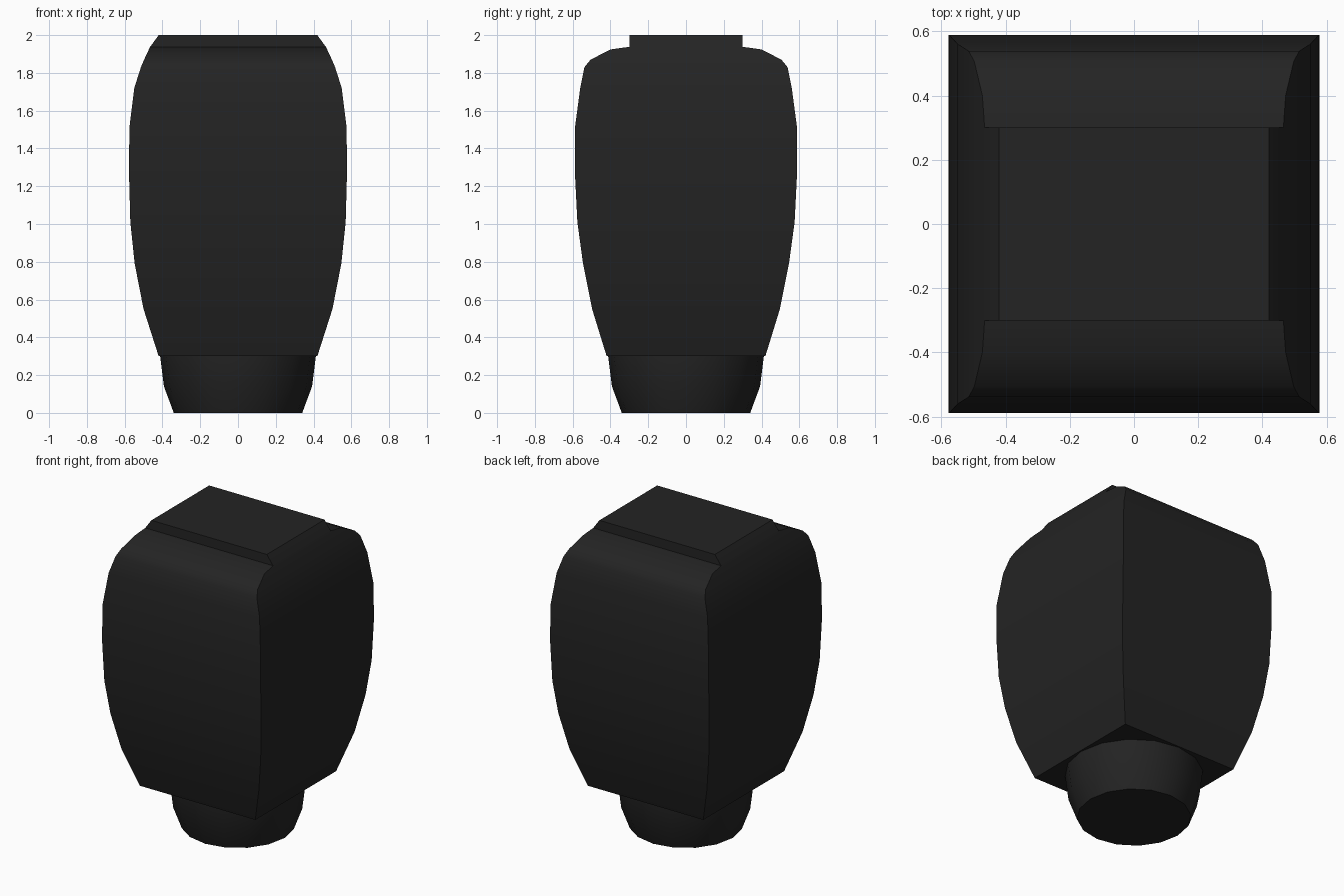
import bpy, bmesh, math

cube = bpy.data.objects.get("Cube")
if cube:
    bpy.data.objects.remove(cube, do_unlink=True)

black = bpy.data.materials.new("soft_black")
black.use_nodes = True
colour = (0.017, 0.017, 0.017, 1)
black.diffuse_color = colour
black.node_tree.nodes["Principled BSDF"].inputs["Base Color"].default_value = colour


def loft(name, rings, angle):
    """Skin a stack of equal rings, cap both ends and shade by angle."""
    bm = bmesh.new()
    loops = [[bm.verts.new(p) for p in ring] for ring in rings]
    n = len(loops[0])
    for low, high in zip(loops, loops[1:]):
        for i in range(n):
            j = (i + 1) % n
            bm.faces.new((low[i], low[j], high[j], high[i]))
    bm.faces.new(loops[0][::-1])
    bm.faces.new(loops[-1])
    bmesh.ops.recalc_face_normals(bm, faces=bm.faces)
    mesh = bpy.data.meshes.new(name)
    bm.to_mesh(mesh)
    bm.free()
    mesh.materials.append(black)
    obj = bpy.data.objects.new(name, mesh)
    bpy.context.collection.objects.link(obj)
    bpy.ops.object.select_all(action='DESELECT')
    obj.select_set(True)
    bpy.context.view_layer.objects.active = obj
    bpy.ops.object.shade_smooth_by_angle(angle=math.radians(angle))
    return obj


def rectangle(x, y, z):
    return [(-x, -y, z), (x, -y, z), (x, y, z), (-x, y, z)]


def circle(r, z, sides=16):
    return [(r * math.cos(math.tau * i / sides), r * math.sin(math.tau * i / sides), z)
            for i in range(sides)]


# Bulging square body with a raised top block: half width, half depth, height
body_profile = [
    (0.42, 0.42, 0.30), (0.50, 0.497, 0.55), (0.547, 0.545, 0.79),
    (0.57, 0.575, 1.01), (0.577, 0.588, 1.27), (0.575, 0.588, 1.51),
    (0.549, 0.56, 1.72), (0.514, 0.538, 1.83), (0.497, 0.505, 1.87),
    (0.472, 0.40, 1.924), (0.465, 0.30, 1.938), (0.42, 0.30, 2.0),
]
loft("body", [rectangle(*p) for p in body_profile], 35)

# Round tapered neck below the body
neck_profile = [(0.34, 0.0), (0.392, 0.14), (0.412, 0.30), (0.412, 0.32)]
loft("neck", [circle(*p) for p in neck_profile], 40)
